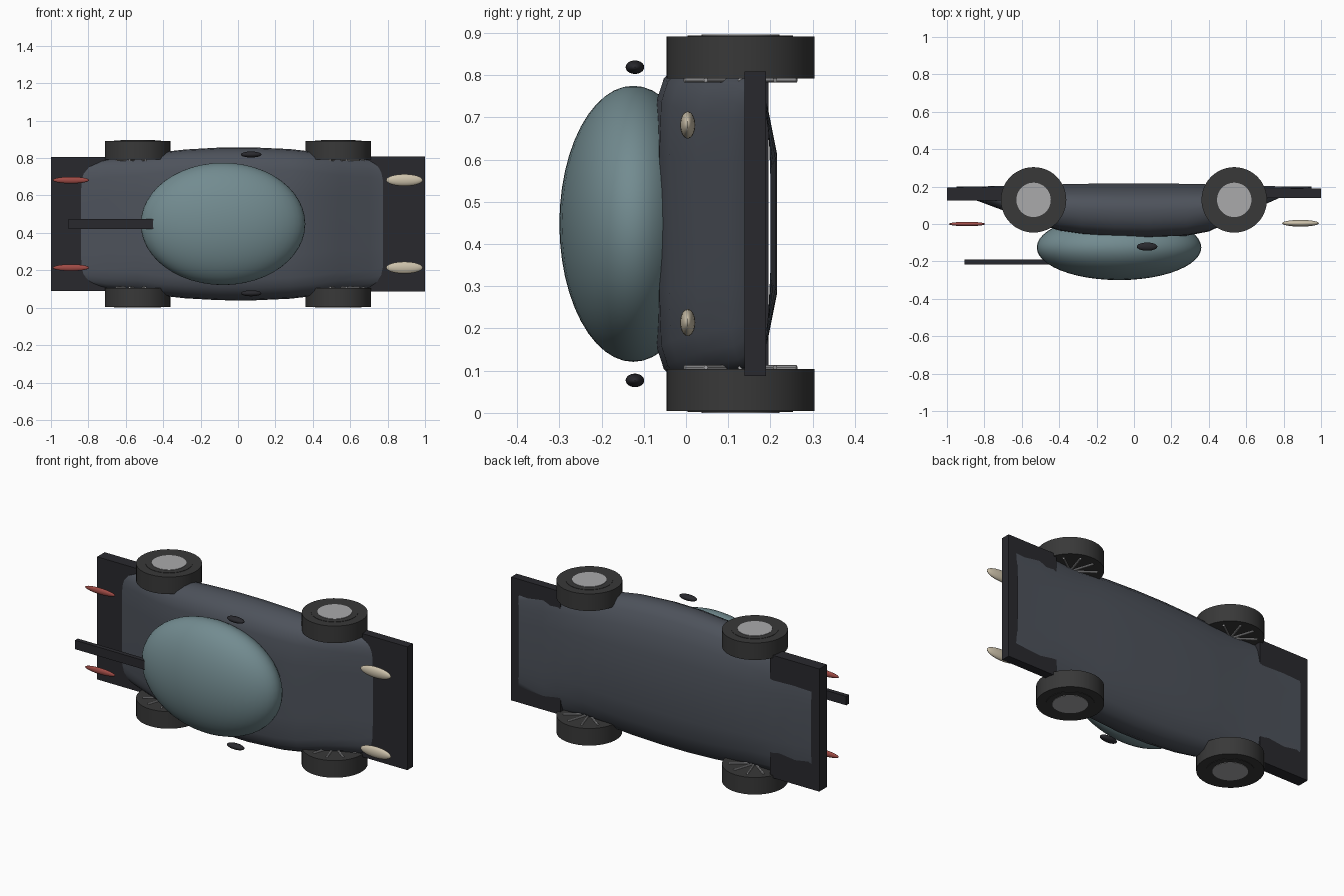
import bpy, bmesh, math
from mathutils import Matrix, Vector

if "Cube" in bpy.data.objects:
    bpy.data.objects.remove(bpy.data.objects["Cube"])

# The car lies on its side: length on x, width on z, its roof towards -y
CZ = 0.448


def mat(name, c):
    m = bpy.data.materials.new(name)
    m.diffuse_color = (*c, 1)
    m.use_nodes = True
    m.node_tree.nodes["Principled BSDF"].inputs["Base Color"].default_value = m.diffuse_color
    return m


PAINT = mat("dark_paint", (0.075, 0.085, 0.105))
GLASS = mat("tinted_glass", (0.17, 0.26, 0.28))
TRIM = mat("black_trim", (0.022, 0.022, 0.027))
RUBBER = mat("rubber", (0.04, 0.04, 0.04))
METAL = mat("metal", (0.4, 0.4, 0.41))
CREAM = mat("lamp_cream", (0.6, 0.53, 0.4))
RED = mat("lamp_red", (0.35, 0.07, 0.06))


def finish(name, bm, m, angle=35):
    bmesh.ops.recalc_face_normals(bm, faces=bm.faces)
    me = bpy.data.meshes.new(name)
    bm.to_mesh(me)
    bm.free()
    me.materials.append(m)
    ob = bpy.data.objects.new(name, me)
    bpy.context.collection.objects.link(ob)
    bpy.ops.object.select_all(action='DESELECT')
    ob.select_set(True)
    bpy.context.view_layer.objects.active = ob
    bpy.ops.object.shade_smooth_by_angle(angle=math.radians(angle))
    return ob


def ellipsoid(name, loc, r, m, seg=32):
    bm = bmesh.new()
    M = Matrix.Translation(loc) @ Matrix.Diagonal((*r, 1))
    bmesh.ops.create_uvsphere(bm, u_segments=seg, v_segments=seg // 2, radius=1, matrix=M)
    return finish(name, bm, m)


def box(name, x, y, z, m):
    bm = bmesh.new()
    c = [(a[0] + a[1]) / 2 for a in (x, y, z)]
    s = [a[1] - a[0] for a in (x, y, z)]
    bmesh.ops.create_cube(bm, size=1, matrix=Matrix.Translation(c) @ Matrix.Diagonal((*s, 1)))
    return finish(name, bm, m)


def disc(name, x, y, z0, z1, r, m, seg=48):
    bm = bmesh.new()
    bmesh.ops.create_cone(bm, cap_ends=True, segments=seg, radius1=r, radius2=r,
                          depth=abs(z1 - z0), matrix=Matrix.Translation((x, y, (z0 + z1) / 2)))
    return finish(name, bm, m)


# Body: open-ended loft; stations are x, half width, roof-side y, floor y
stations = [(-0.95, 0.27, 0.165, 0.200), (-0.84, 0.32, 0.125, 0.201), (-0.70, 0.345, 0.073, 0.203),
            (-0.54, 0.36, 0.010, 0.207), (-0.40, 0.385, -0.035, 0.212), (-0.28, 0.398, -0.055, 0.215),
            (-0.10, 0.408, -0.069, 0.216), (0.08, 0.409, -0.073, 0.216), (0.28, 0.400, -0.063, 0.215),
            (0.40, 0.386, -0.040, 0.212), (0.54, 0.36, 0.025, 0.207), (0.70, 0.345, 0.105, 0.203),
            (0.79, 0.32, 0.145, 0.201), (0.95, 0.27, 0.172, 0.200)]
# Half cross-section: fraction of half width, fraction from roof to floor
half = [(0.40, 0), (0.72, 0.015), (0.84, 0.07), (0.93, 0.18), (0.985, 0.34),
        (1.0, 0.5), (0.98, 0.66), (0.88, 0.80), (0.68, 0.92), (0.40, 1)]
section = half + [(-a, b) for a, b in reversed(half)]
bm = bmesh.new()
rings = [[bm.verts.new((x, t + (f - t) * b, CZ + w * a)) for a, b in section]
         for x, w, t, f in stations]
n = len(section)
for r0, r1 in zip(rings, rings[1:]):
    for i in range(n):
        j = (i + 1) % n
        bm.faces.new((r0[i], r0[j], r1[j], r1[i]))
finish("body", bm, PAINT, 40)

# Canopy, splitter, rear plate and roof fin
ellipsoid("canopy", (-0.08, -0.125, CZ), (0.44, 0.175, 0.327), GLASS, 48)
box("front_splitter", (0.68, 1.0), (0.139, 0.190), (CZ - 0.361, CZ + 0.361), TRIM)
box("rear_plate", (-1.0, -0.68), (0.125, 0.195), (CZ - 0.359, CZ + 0.359), TRIM)
box("roof_fin", (-0.905, -0.45), (-0.216, -0.190), (CZ - 0.026, CZ + 0.026), TRIM)

# Paired parts on both sides
WY, WR = 0.129, 0.175
for side, s in (("left", -1), ("right", 1)):
    ellipsoid(f"headlight_{side}", (0.89, 0.004, CZ + s * 0.234), (0.098, 0.018, 0.032), CREAM)
    ellipsoid(f"tail_light_{side}", (-0.893, 0.0, CZ + s * 0.234), (0.097, 0.012, 0.018), RED)
    ellipsoid(f"mirror_{side}", (0.07, -0.121, CZ + s * 0.371), (0.055, 0.022, 0.016), TRIM)
    for end, x in (("rear", -0.537), ("front", 0.536)):
        tag = f"{end}_{side}"
        inner, outer = CZ + s * 0.344, CZ + s * 0.444
        disc(f"tyre_{tag}", x, WY, inner, outer, WR, RUBBER)
        disc(f"rim_ring_{tag}", x, WY, outer - s * 0.01, outer + s * 0.002, 0.125, RUBBER)
        disc(f"hub_{tag}", x, WY, outer - s * 0.01, outer + s * 0.004, 0.092, METAL)
        # Wire spokes on the inner face
        bm = bmesh.new()
        for k in range(10):
            a = k * math.tau / 10
            M = (Matrix.Translation((x, WY, inner - s * 0.003)) @ Matrix.Rotation(a, 4, 'Z')
                 @ Matrix.Translation((0.08, 0, 0)) @ Matrix.Rotation(math.pi / 2, 4, 'Y'))
            bmesh.ops.create_cone(bm, cap_ends=True, segments=8, radius1=0.006,
                                  radius2=0.006, depth=0.12, matrix=M)
        finish(f"spokes_{tag}", bm, METAL)
